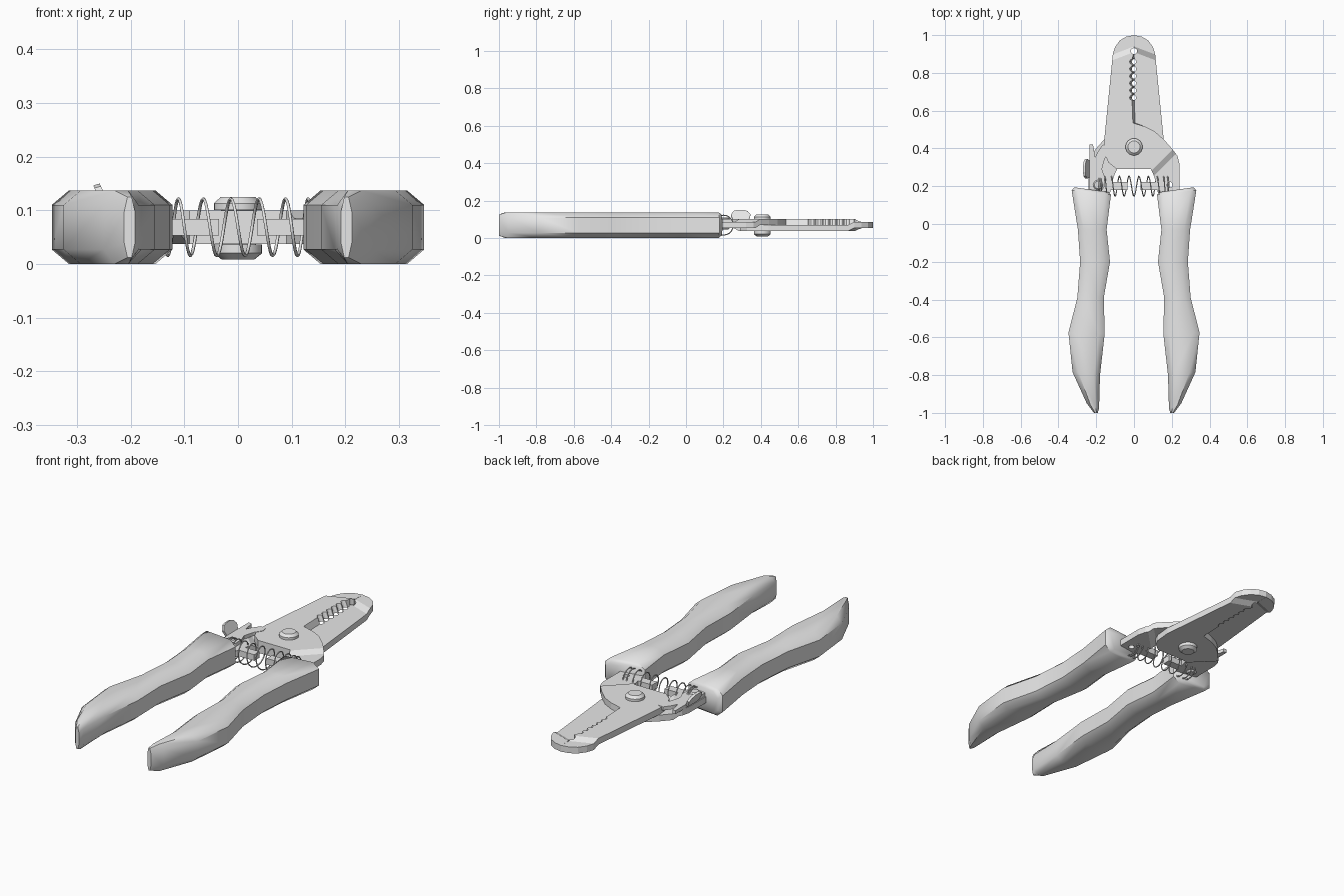
import bpy, bmesh, math
from mathutils import Vector

cube = bpy.data.objects.get("Cube")
if cube:
    bpy.data.objects.remove(cube, do_unlink=True)

MID = 0.0685  # height of the centre plane

grey = bpy.data.materials.new("light_grey")
grey.use_nodes = True
grey.diffuse_color = (0.8, 0.8, 0.8, 1)
grey.node_tree.nodes["Principled BSDF"].inputs["Base Color"].default_value = (0.8, 0.8, 0.8, 1)


def clamp(v):
    return max(0.0, min(1.0, v))


def add_object(name, data):
    obj = bpy.data.objects.new(name, data)
    bpy.context.scene.collection.objects.link(obj)
    data.materials.append(grey)
    return obj


def finish(name, bm, smooth=None):
    bmesh.ops.recalc_face_normals(bm, faces=bm.faces[:])
    mesh = bpy.data.meshes.new(name)
    bm.to_mesh(mesh)
    bm.free()
    obj = add_object(name, mesh)
    if smooth:
        bpy.ops.object.select_all(action="DESELECT")
        obj.select_set(True)
        bpy.context.view_layer.objects.active = obj
        bpy.ops.object.shade_smooth_by_angle(angle=math.radians(smooth))
    return obj


def prism(points, z0, z1):
    bm = bmesh.new()
    face = bm.faces.new([bm.verts.new((x, y, z0)) for x, y in points])
    ext = bmesh.ops.extrude_face_region(bm, geom=[face])
    for v in ext["geom"]:
        if isinstance(v, bmesh.types.BMVert):
            v.co.z = z1
    return bm


def lathe(name, centre, profile, sides=24):
    """Stack of rings (radius, z), capped at both ends."""
    bm = bmesh.new()
    rings = []
    for r, z in profile:
        rings.append([bm.verts.new((centre[0] + r * math.cos(math.tau * i / sides),
                                    centre[1] + r * math.sin(math.tau * i / sides), z))
                      for i in range(sides)])
    skin(bm, rings)
    return finish(name, bm, 30)


def skin(bm, rings):
    n = len(rings[0])
    for a, b in zip(rings, rings[1:]):
        for i in range(n):
            j = (i + 1) % n
            bm.faces.new((a[i], a[j], b[j], b[i]))
    bm.faces.new(rings[0])
    bm.faces.new(rings[-1])


# Grips: chamfered section lofted along inner and outer edge points, with end inset
STATIONS = [((.137, .169), (.315, .194), .012), ((.122, .155), (.33, .178), 0),
            ((.145, -.03), (.297, -.03), 0), ((.127, -.2), (.285, -.2), 0),
            ((.16, -.39), (.30, -.39), 0), ((.155, -.58), (.347, -.575), 0),
            ((.18, -.8), (.325, -.785), 0), ((.185, -.975), (.25, -.95), 0),
            ((.192, -1), (.212, -1), .012)]


def grip(name, side):
    bm = bmesh.new()
    rings = []
    for inner, outer, inset in STATIONS:
        a, b = Vector(inner), Vector(outer)
        lo, hi = inset, 2 * MID - inset
        cx = min(.032 / (b - a).length, .3)
        cz = .027
        ring = []
        for t, z in ((cx, lo), (1 - cx, lo), (1, lo + cz), (1, hi - cz),
                     (1 - cx, hi), (cx, hi), (0, hi - cz), (0, lo + cz)):
            p = a.lerp(b, t)
            ring.append(bm.verts.new((side * p.x, p.y, z)))
        rings.append(ring)
    skin(bm, rings)
    return finish(name, bm, 48)


grip("left_grip", 1)
grip("right_grip", -1)

# Blade plate: one jaw crossing the pivot into the opposite tang
outline = [(0, .535), (.06, .515), (.11, .49), (.16, .445), (.2, .4), (.23, .36), (.24, .32),
           (.24, .1), (.17, .1), (.125, .17), (.108, .25), (.09, .29), (-.09, .29),
           (-.135, .325), (-.15, .36), (-.158, .44), (-.112, .9), (-.1, .937),
           (-.075, .972), (-.04, .992), (0, 1)]
for i in range(7):  # round eye at the jaw tip
    ang = math.pi / 2 + math.pi * i / 6
    outline.append((.016 * math.cos(ang) - .001, .915 + .016 * math.sin(ang)))
for i in range(6):  # scalloped wire notches
    y = .875 - .038 * i
    outline += [(-.004, y), (-.015, y - .008), (-.018, y - .016), (-.015, y - .024), (-.004, y - .032)]
outline.append((-.004, .645))


def blade(name):
    bm = prism(outline, MID, .1)
    # Slanted cutting edge along the slot
    for v in bm.verts:
        if abs(v.co.x) < .03 and .52 < v.co.y < .89:
            v.co.x += -.006 if v.co.z > .09 else .006
    # Bends that bring tip and tang onto the centre plane
    for point, normal in (((0, .91, 0), (-.38, 1, 0)), ((0, .94, 0), (-.38, 1, 0)),
                          ((0, .19, 0), (1, -1, 0)), ((0, .15, 0), (1, -1, 0))):
        bmesh.ops.bisect_plane(bm, geom=bm.verts[:] + bm.edges[:] + bm.faces[:], dist=1e-5,
                               plane_co=point, plane_no=Vector(normal).normalized())
    for v in bm.verts:
        tip = clamp((v.co.y - .38 * v.co.x - .91) / .03)
        tang = clamp((v.co.x - v.co.y + .19) / .04)
        v.co.z -= .0157 * max(tip, tang)
    return finish(name, bm)


upper = blade("upper_blade")
lower = blade("lower_blade")
lower.rotation_euler.y = math.pi
lower.location.z = 2 * MID

# Small hole through the open tang
cutter = lathe("hole_cutter", (.19, .207), [(.015, 0), (.015, .15)], 16)
cutter.hide_render = True
cutter.hide_viewport = True
cut = upper.modifiers.new("hole", "BOOLEAN")
cut.operation = "DIFFERENCE"
cut.object = cutter

# Pivot bolt with chamfered heads
lathe("pivot_bolt", (0, .408), [(.03, .008), (.045, .02), (.045, .036), (.03, .037),
                                (.03, .1), (.045, .101), (.045, .113), (.032, .125)])

# Posts holding the spring ends
for side, label in ((1, "left"), (-1, "right")):
    finish(label + "_spring_post", prism([(side * .035, .18), (side * .15, .18),
                                          (side * .15, .222), (side * .035, .222)], .053, .084))

# Return spring, wound tighter at the ends
wire = bpy.data.curves.new("spring", "CURVE")
wire.dimensions = "3D"
wire.bevel_depth = .003
wire.bevel_resolution = 1
turns, steps = 11, 20
spline = wire.splines.new("POLY")
spline.points.add(turns * steps)
for i, p in enumerate(spline.points):
    t = 2 * i / (turns * steps) - 1
    ang = math.tau * i / steps
    p.co = (.185 * math.sin(t * math.pi / 2), .2 + .053 * math.cos(ang), MID + .053 * math.sin(ang), 1)
add_object("spring", wire)

# Locking latch: hooked plate, raised thumb tab and rivet
finish("latch_plate", prism([(-.235, .17), (-.235, .42), (-.217, .42), (-.205, .355), (-.19, .385),
                             (-.165, .42), (-.135, .415), (-.13, .385), (-.155, .345), (-.17, .29),
                             (-.155, .25), (-.155, .2), (-.175, .17)], .084, .102))
bm = prism([(0, .25), (.03, .24), (.05, .255), (.055, .275), (.055, .31),
            (.048, .33), (.03, .345), (0, .335)], 0, .012)
for v in bm.verts:  # stand the tab up and lean it outward
    h, y, t = v.co
    v.co = (-.233 - .45 * h - t, y, .095 + h - .3 * t)
finish("latch_tab", bm)
lathe("latch_rivet", (-.19, .207), [(.018, .045), (.026, .053), (.026, .104), (.02, .11)], 16)
